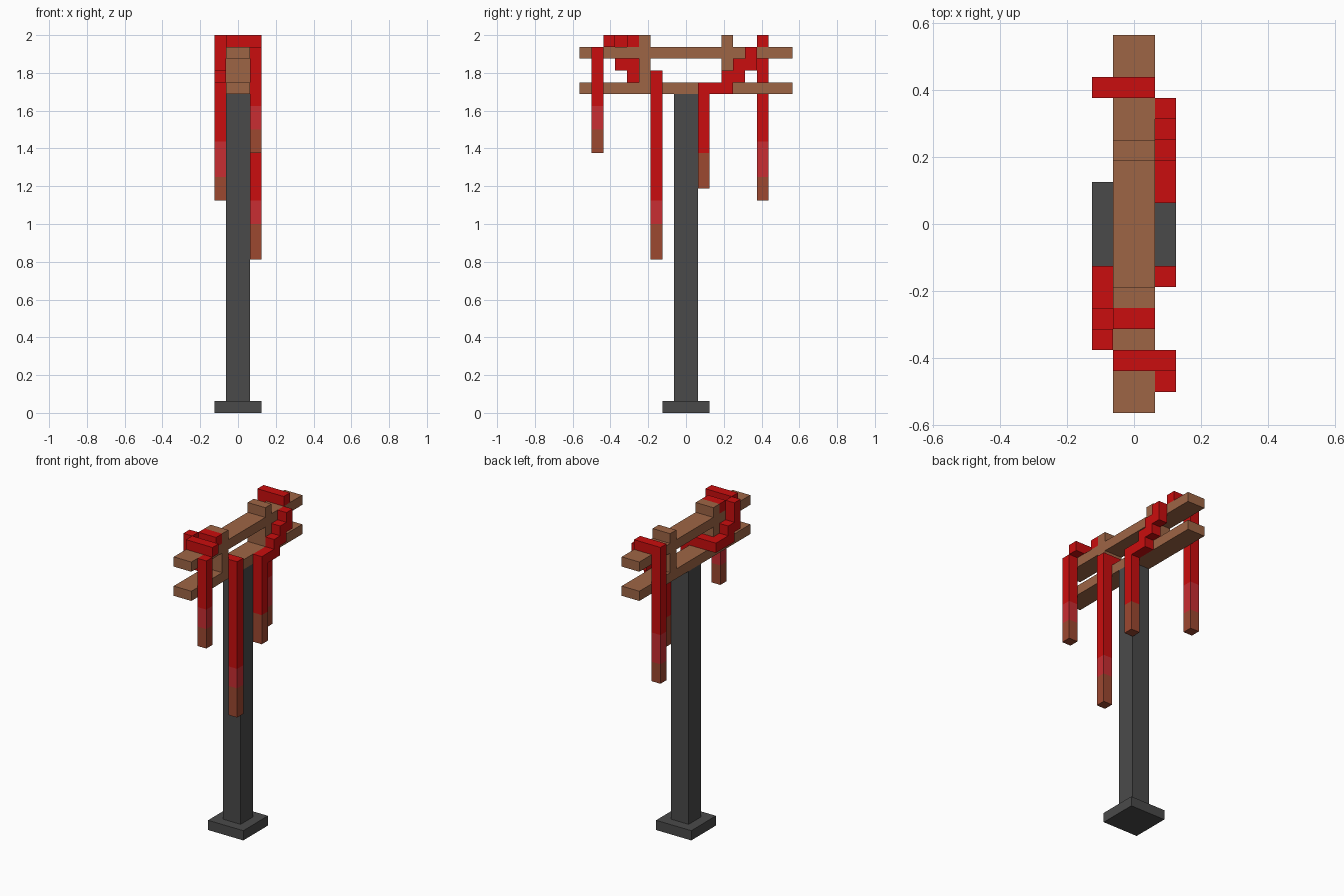
import bpy, bmesh

if "Cube" in bpy.data.objects:
    bpy.data.objects.remove(bpy.data.objects["Cube"])

U = 1 / 16  # block unit: every part sits on a 1/16 grid


def material(name, hex_rgb):
    def lin(c):
        c /= 255
        return c / 12.92 if c <= 0.04045 else ((c + 0.055) / 1.055) ** 2.4
    m = bpy.data.materials.new(name)
    rgb = [lin((hex_rgb >> s) & 255) for s in (16, 8, 0)]
    m.diffuse_color = (*rgb, 1)
    m.use_nodes = True
    m.node_tree.nodes["Principled BSDF"].inputs["Base Color"].default_value = m.diffuse_color
    return m


GREY = material("dark grey metal", 0x4A4A4A)
WOOD = material("brown wood", 0x9E6545)
RED = material("red cloth", 0xCA0D0E)
FADED = material("faded red cloth", 0xC82D32)
RUST = material("rusty brown cloth", 0x9C4830)


def boxes(name, mat, *blocks):
    """One object from blocks given as (x0, x1, y0, y1, z0, z1) in units."""
    bm = bmesh.new()
    for x0, x1, y0, y1, z0, z1 in blocks:
        vs = bmesh.ops.create_cube(bm, size=1)["verts"]
        for v in vs:
            v.co.x = (x1 if v.co.x > 0 else x0) * U
            v.co.y = (y1 if v.co.y > 0 else y0) * U
            v.co.z = (z1 if v.co.z > 0 else z0) * U
    me = bpy.data.meshes.new(name)
    bm.to_mesh(me)
    bm.free()
    me.materials.append(mat)
    ob = bpy.data.objects.new(name, me)
    bpy.context.collection.objects.link(ob)


def hanging_strip(name, x, y, top, fade, rust, bottom):
    """Vertical cloth strip: red, then faded, then rusty end."""
    for label, mat, z0, z1 in (("cloth", RED, fade, top),
                               ("faded", FADED, rust, fade),
                               ("tip", RUST, bottom, rust)):
        if z1 > z0:
            boxes(f"{name}_{label}", mat, (x, x + 1, y, y + 1, z0, z1))


# Post and foot
boxes("base", GREY, (-2, 2, -2, 2, 0, 1))
boxes("post", GREY, (-1, 1, -1, 1, 1, 27))

# Two rails joined by two uprights that poke out above
for name, z in (("lower_rail", 27), ("upper_rail", 30)):
    boxes(name, WOOD, (-1, 1, -9, 9, z, z + 1))
for name, y in (("front_upright", -4), ("back_upright", 3)):
    boxes(name, WOOD, (-1, 1, y, y + 1, 28, 30), (-1, 1, y, y + 1, 31, 32))

# Back cloth: over the upper rail, stepping down the right side
boxes("back_cloth_wrap", RED,
      (-1, 1, 6, 7, 31, 32),
      (1, 2, 5, 6, 29, 31),
      (1, 2, 4, 5, 28, 30),
      (1, 2, 3, 4, 27, 29),
      (1, 2, 2, 3, 27, 28))
hanging_strip("back_left_strip", -2, 6, 32, 23, 20, 18)
hanging_strip("back_right_strip", 1, 1, 28, 22, 22, 19)

# Front cloth: over the upper rail, down the left side, across the lower rail
boxes("front_cloth_wrap", RED,
      (-1, 2, -7, -6, 31, 32),
      (-1, 1, -5, -4, 31, 32),
      (-2, -1, -6, -5, 29, 32),
      (-2, -1, -5, -4, 28, 30),
      (-2, -1, -4, -2, 28, 29),
      (-1, 1, -3, -2, 28, 29))
hanging_strip("front_end_strip", 1, -8, 31, 26, 24, 22)
hanging_strip("front_middle_strip", 1, -3, 29, 18, 16, 13)
